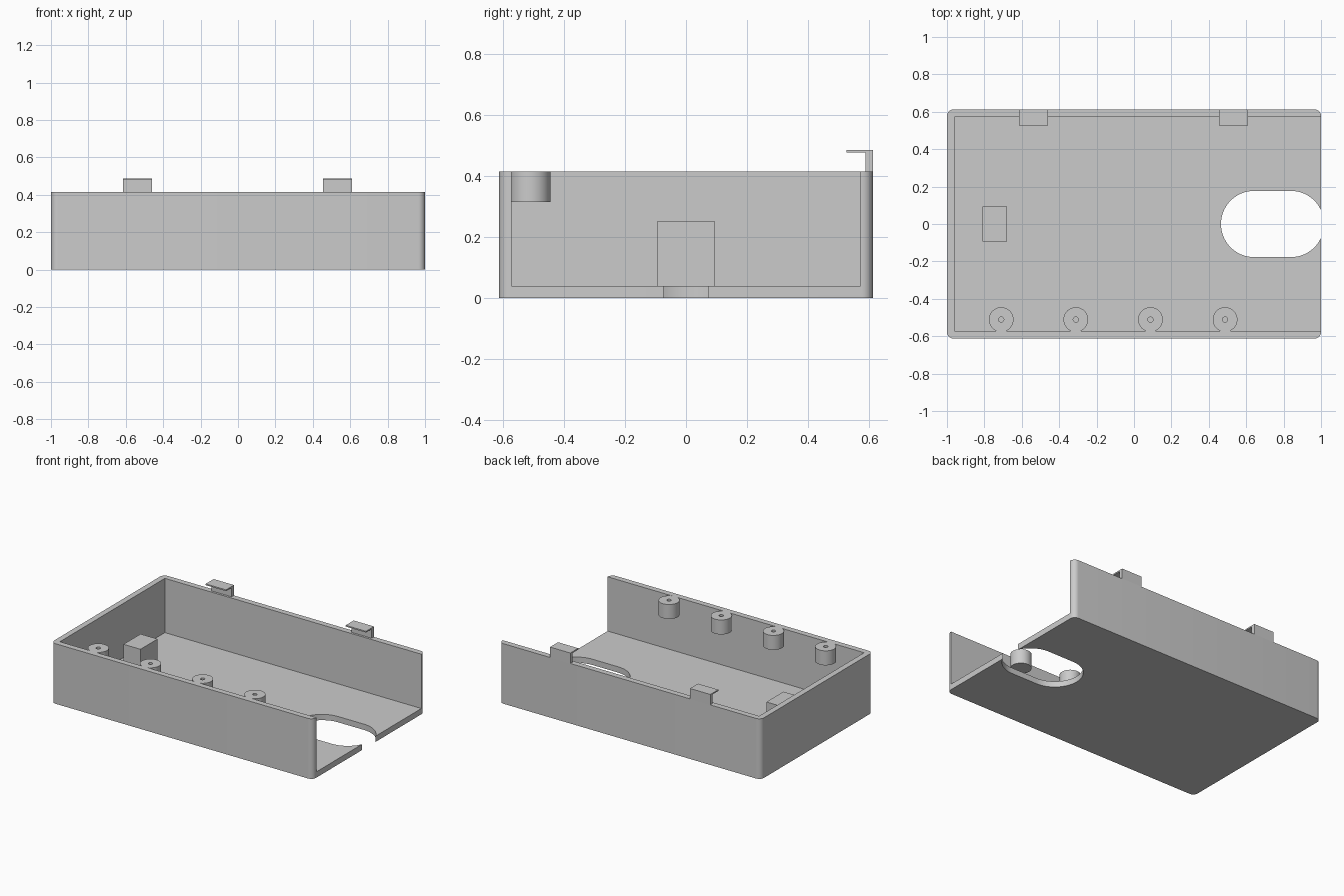
import bpy, bmesh, math

if "Cube" in bpy.data.objects:
    bpy.data.objects.remove(bpy.data.objects["Cube"])

grey = bpy.data.materials.new("light grey plastic")
grey.diffuse_color = (0.6, 0.6, 0.6, 1)
grey.use_nodes = True
grey.node_tree.nodes["Principled BSDF"].inputs["Base Color"].default_value = grey.diffuse_color

WIDTH, DEPTH, HEIGHT = 2.0, 1.226, 0.415   # outer tray
FLOOR, INNER_Y, INNER_X = 0.04, 0.573, -0.96


def finish(name, bm):
    bmesh.ops.recalc_face_normals(bm, faces=bm.faces)
    mesh = bpy.data.meshes.new(name)
    bm.to_mesh(mesh)
    bm.free()
    mesh.materials.append(grey)
    ob = bpy.data.objects.new(name, mesh)
    bpy.context.collection.objects.link(ob)
    return ob


def prism(name, outline, z0, z1):
    """Extrude a flat xy outline from z0 to z1."""
    bm = bmesh.new()
    face = bm.faces.new([bm.verts.new((x, y, z0)) for x, y in outline])
    new = bmesh.ops.extrude_face_region(bm, geom=[face])["geom"]
    verts = [v for v in new if isinstance(v, bmesh.types.BMVert)]
    bmesh.ops.translate(bm, vec=(0, 0, z1 - z0), verts=verts)
    return finish(name, bm)


def box(name, x0, x1, y0, y1, z0, z1):
    return prism(name, [(x0, y0), (x1, y0), (x1, y1), (x0, y1)], z0, z1)


def rounded(x0, x1, y0, y1, r, steps):
    """Rectangle outline with rounded corners."""
    pts = []
    corners = [(x1 - r, y1 - r), (x0 + r, y1 - r), (x0 + r, y0 + r), (x1 - r, y0 + r)]
    for i, (cx, cy) in enumerate(corners):
        for s in range(steps + 1):
            a = math.pi / 2 * (i + s / steps)
            p = (cx + r * math.cos(a), cy + r * math.sin(a))
            if not pts or math.dist(p, pts[-1]) > 1e-5:
                pts.append(p)
    if math.dist(pts[0], pts[-1]) < 1e-5:
        pts.pop()
    return pts


def activate(ob):
    bpy.ops.object.select_all(action='DESELECT')
    ob.select_set(True)
    bpy.context.view_layer.objects.active = ob


def cut(ob, cutter):
    mod = ob.modifiers.new("cut", 'BOOLEAN')
    mod.operation, mod.solver, mod.object = 'DIFFERENCE', 'EXACT', cutter
    activate(ob)
    bpy.ops.object.modifier_apply(modifier=mod.name)
    bpy.data.objects.remove(cutter)


def smooth(ob):
    activate(ob)
    bpy.ops.object.shade_smooth_by_angle(angle=math.radians(30))


# Tray: rounded block, hollowed out and open at the right end
tray = prism("tray", rounded(-WIDTH / 2, WIDTH / 2, -DEPTH / 2, DEPTH / 2, 0.036, 8), 0, HEIGHT)
cut(tray, box("cavity", INNER_X, 1.2, -INNER_Y, INNER_Y, FLOOR, 0.6))

# Thumb slot through the floor, breaking out of the open end
cut(tray, prism("slot", rounded(0.465, 1.016, -0.177, 0.177, 0.177, 16), -0.1, 0.2))
smooth(tray)

# Rest block on the floor
box("rest_block", -0.81, -0.68, -0.093, 0.093, FLOOR, 0.254)

# Screw bosses along the front wall, each lathed with a blind pilot hole
for i in range(4):
    bm = bmesh.new()
    profile = [(0, 0.315), (0.066, 0.315), (0.066, HEIGHT), (0.014, HEIGHT), (0.014, 0.335), (0, 0.335)]
    vs = [bm.verts.new((r, 0, z)) for r, z in profile]
    edges = [bm.edges.new(pair) for pair in zip(vs, vs[1:])]
    bmesh.ops.spin(bm, geom=vs + edges, cent=(0, 0, 0), axis=(0, 0, 1),
                   angle=2 * math.pi, steps=40)
    bmesh.ops.remove_doubles(bm, verts=bm.verts, dist=1e-4)
    boss = finish(f"screw_boss_{i + 1}", bm)
    boss.location = (-0.71 + 0.399 * i, -0.511, 0)
    smooth(boss)

# Hooked clips on the back wall: L-shaped section, extruded along x
hook = [(0.588, HEIGHT), (DEPTH / 2, HEIGHT), (DEPTH / 2, 0.487),
        (0.526, 0.487), (0.526, 0.478), (0.588, 0.478)]
for i, x0 in enumerate((-0.615, 0.455)):
    clip = prism(f"clip_{i + 1}", hook, x0, x0 + 0.155)
    # Turn the section upright: (y, z, x) becomes (x, y, z)
    for v in clip.data.vertices:
        y, z, x = v.co
        v.co = (x, y, z)
